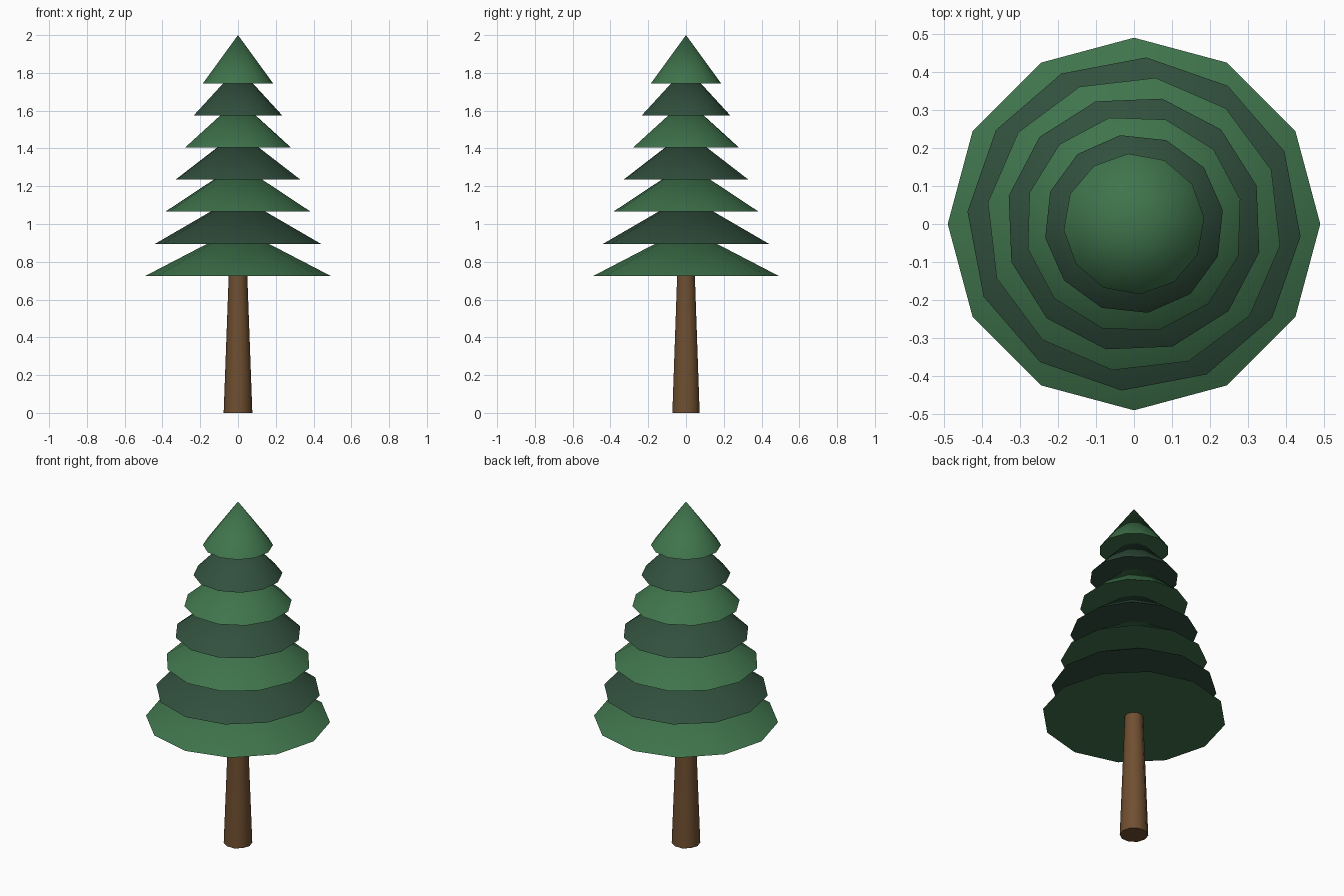
import bpy
from math import radians

cube = bpy.data.objects.get("Cube")
if cube:
    bpy.data.objects.remove(cube, do_unlink=True)


def make_material(name, rgb):
    mat = bpy.data.materials.new(name)
    mat.use_nodes = True
    color = (*rgb, 1.0)
    mat.diffuse_color = color
    mat.node_tree.nodes["Principled BSDF"].inputs["Base Color"].default_value = color
    return mat


def add_cone(name, sides, r_bottom, r_top, z_bottom, z_top, turn, mat):
    bpy.ops.mesh.primitive_cone_add(
        vertices=sides, radius1=r_bottom, radius2=r_top, depth=z_top - z_bottom,
        location=(0, 0, (z_bottom + z_top) / 2), rotation=(0, 0, turn))
    obj = bpy.context.object
    obj.name = name
    obj.data.materials.append(mat)
    # Smooth around the sides, crisp at the rims
    bpy.ops.object.shade_smooth_by_angle(angle=radians(40))
    return obj


light_green = make_material("light green", (0.05, 0.175, 0.072))
dark_green = make_material("dark green", (0.031, 0.08, 0.047))
bark_brown = make_material("bark brown", (0.16, 0.078, 0.03))

# Tapered trunk, its top hidden inside the lowest tier
add_cone("trunk", 10, 0.076, 0.048, 0, 0.76, radians(90), bark_brown)

# Seven shrinking tiers of foliage, each twisted a little from the one below
TIERS = 7
for i in range(TIERS):
    t = i / (TIERS - 1)
    base = 0.725 + 1.02 * t
    radius = 0.491 + (0.186 - 0.491) * t
    add_cone(f"foliage_tier_{i + 1}", 12, radius, 0, base, base + 0.255,
             0.45 * i, dark_green if i % 2 else light_green)
